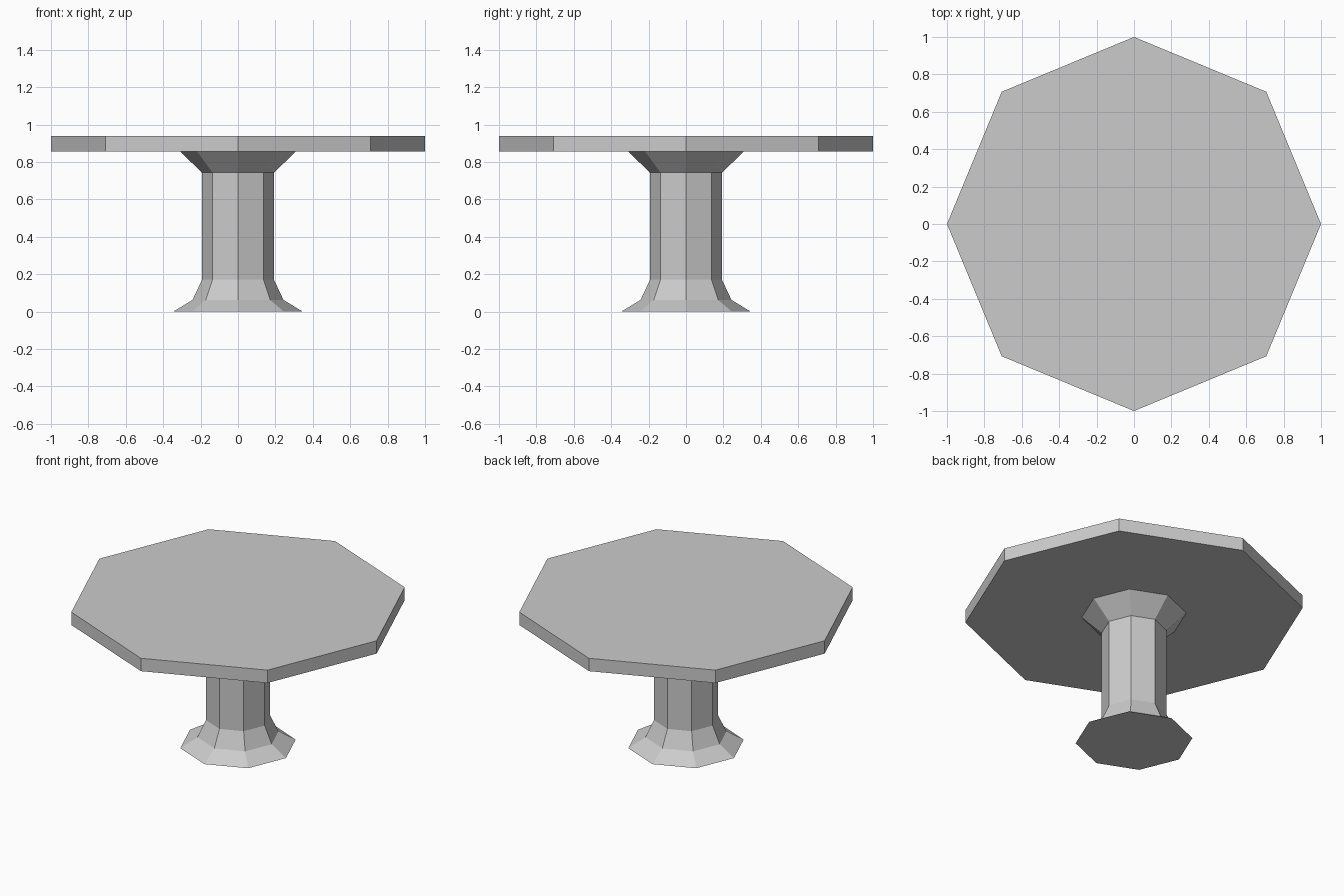
import bpy
import bmesh
from math import cos, sin, tau

SIDES = 8

cube = bpy.data.objects.get("Cube")
if cube:
    bpy.data.objects.remove(cube, do_unlink=True)

grey = bpy.data.materials.new("plain_grey")
grey.use_nodes = True
colour = (0.6, 0.6, 0.6, 1.0)
grey.diffuse_color = colour
grey.node_tree.nodes["Principled BSDF"].inputs["Base Color"].default_value = colour


def octagonal_part(name, profile):
    """Stack octagonal rings from (radius, height) pairs, bottom to top, and cap the ends."""
    bm = bmesh.new()
    rings = [[bm.verts.new((r * cos(tau * i / SIDES), r * sin(tau * i / SIDES), z))
              for i in range(SIDES)] for r, z in profile]
    for low, high in zip(rings, rings[1:]):
        for i in range(SIDES):
            j = (i + 1) % SIDES
            bm.faces.new((low[i], low[j], high[j], high[i]))
    bm.faces.new(rings[0][::-1])
    bm.faces.new(rings[-1])
    mesh = bpy.data.meshes.new(name)
    bm.to_mesh(mesh)
    bm.free()
    mesh.materials.append(grey)
    obj = bpy.data.objects.new(name, mesh)
    bpy.context.collection.objects.link(obj)
    return obj


# Pedestal: flared foot, straight column, widening support
octagonal_part("pedestal", [(0.346, 0), (0.243, 0.063), (0.192, 0.171),
                            (0.192, 0.743), (0.31, 0.856)])

# Flat octagonal slab
octagonal_part("table_top", [(1, 0.856), (1, 0.94)])
